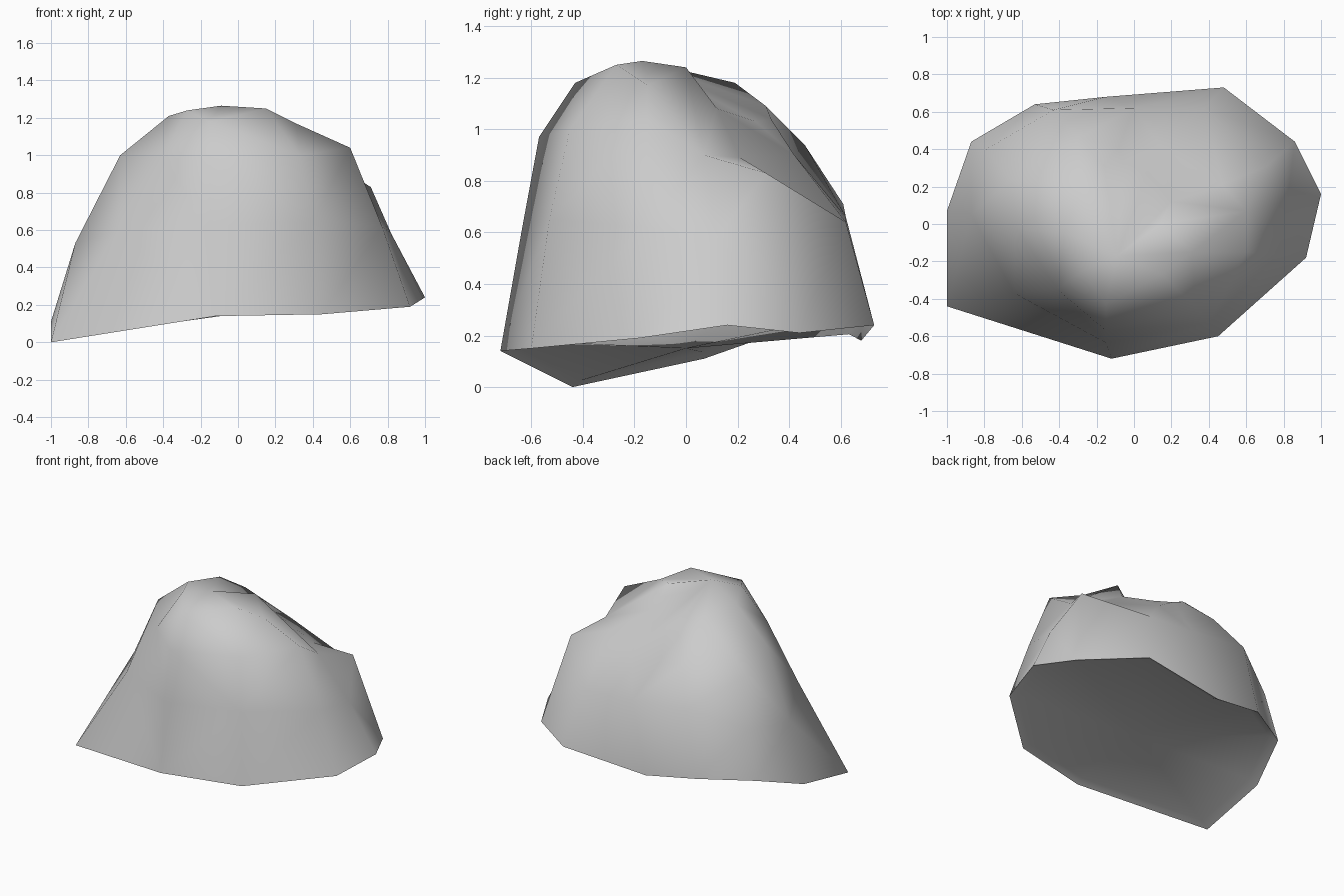
import bpy, bmesh

if "Cube" in bpy.data.objects:
    bpy.data.objects.remove(bpy.data.objects["Cube"])

# Cross-section rings of the boulder, eleven corners each, counter-clockwise from front left
rim = [(-1, -.44, 0), (-.12, -.72, .14), (.45, -.60, .15), (.92, -.18, .19), (1, .16, .24), (.86, .44, .21),
       (.48, .73, .24), (-.15, .68, .18), (-.53, .64, .24), (-.87, .44, .24), (-1, .07, .11)]
waist = [(-.64, -.37, .60), (-.15, -.635, .62), (.40, -.53, .65), (.77, -.16, .62), (.82, .12, .58), (.71, .31, .83),
         (.38, .62, .64), (.0, .62, .66), (-.43, .61, .71), (-.79, .40, .58), (-.87, .05, .53)]
shoulder = [(-.41, -.35, .98), (-.15, -.57, .97), (.33, -.45, 1.0), (.60, -.15, 1.04), (.60, .07, .90), (.47, .21, .89),
            (.14, .42, .90), (-.08, .41, .89), (-.30, .46, .94), (-.66, .24, .88), (-.63, -.02, 1.0)]
crown = [(-.27, -.25, 1.24), (-.15, -.43, 1.18), (.15, -.27, 1.25), (.31, -.15, 1.17), (.14, .0, 1.24), (.20, .12, 1.08),
         (.07, .27, 1.03), (-.06, .33, 1.04), (-.16, .31, 1.09), (-.28, .19, 1.18), (-.37, -.05, 1.21)]
summit = (-.09, -.17, 1.265)

# Shallow recessed underside
lip = [(x * .93, y * .93, z + .025) for x, y, z in rim]
belly = (-.02, 0, .15)

bm = bmesh.new()
loops = [[bm.verts.new(p) for p in ring] for ring in (lip, rim, waist, shoulder, crown)]
n = len(rim)


def cap(loop, point):
    tip = bm.verts.new(point)
    for i in range(n):
        bm.faces.new((loop[i], loop[(i + 1) % n], tip))


for low, high in zip(loops, loops[1:]):
    for i in range(n):
        j = (i + 1) % n
        bm.faces.new((low[i], low[j], high[j], high[i]))
cap(loops[-1], summit)
cap(loops[0], belly)
bmesh.ops.triangulate(bm, faces=bm.faces[:])
bmesh.ops.recalc_face_normals(bm, faces=bm.faces[:])

# Boulder object, smooth with a crisp bottom edge
mesh = bpy.data.meshes.new("boulder")
bm.to_mesh(mesh)
bm.free()
boulder = bpy.data.objects.new("boulder", mesh)
bpy.context.collection.objects.link(boulder)
bpy.context.view_layer.objects.active = boulder
boulder.select_set(True)
bpy.ops.object.shade_smooth_by_angle(angle=1.1)
